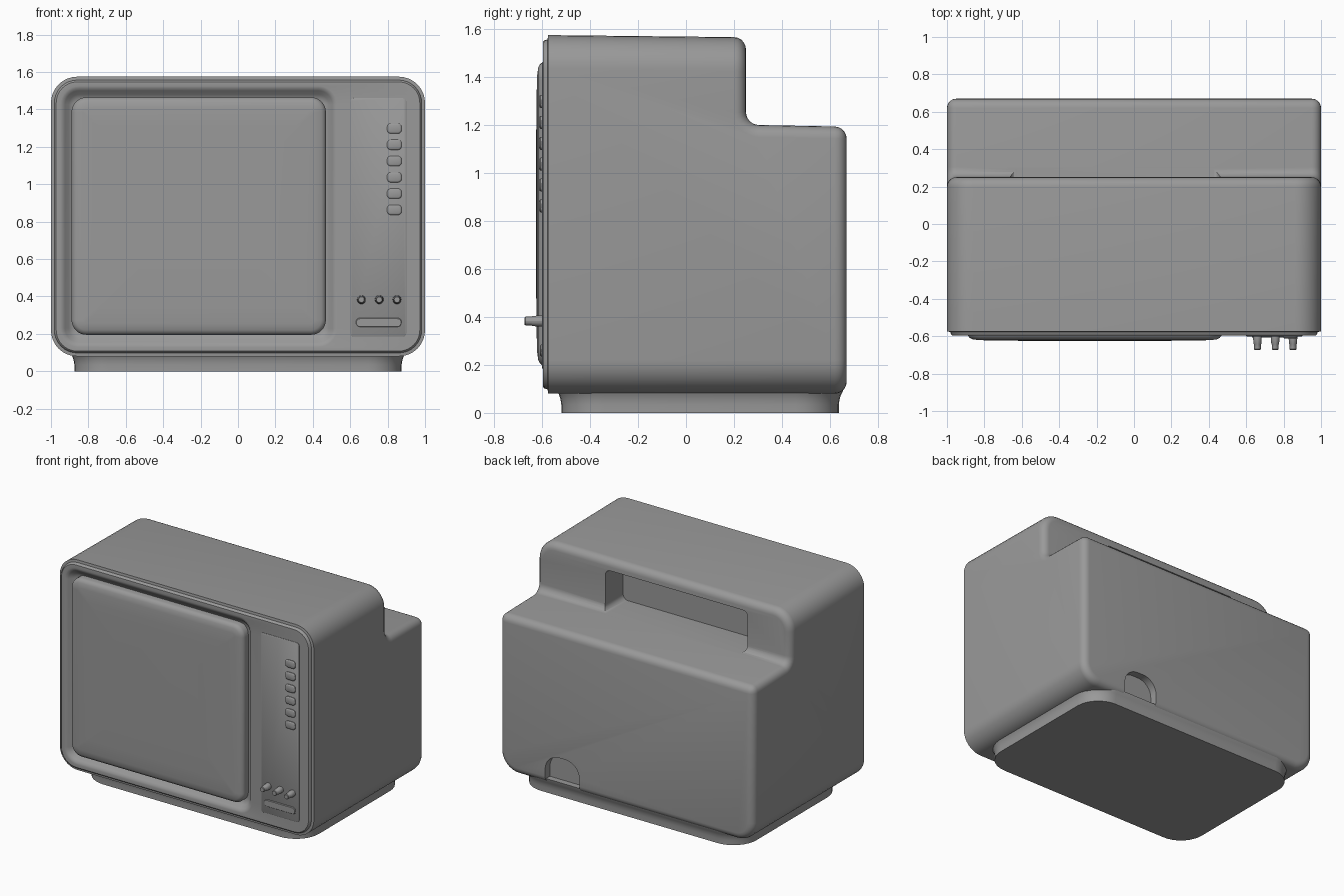
import bpy, bmesh
from math import pi, cos, sin

if "Cube" in bpy.data.objects:
    bpy.data.objects.remove(bpy.data.objects["Cube"])

# Dark grey plastic shared by all parts
grey = bpy.data.materials.new("dark_grey")
grey.diffuse_color = (0.32, 0.32, 0.32, 1)
grey.use_nodes = True
grey.node_tree.nodes["Principled BSDF"].inputs["Base Color"].default_value = grey.diffuse_color


def rrect(a0, a1, b0, b1, r, inset=0.0, n=8):
    """Rounded rectangle outline in 2D, optionally inset."""
    a0, a1, b0, b1 = a0 + inset, a1 - inset, b0 + inset, b1 - inset
    r = max(r - inset, 0.012)
    pts = []
    corners = [(a1 - r, b1 - r), (a0 + r, b1 - r), (a0 + r, b0 + r), (a1 - r, b0 + r)]
    for k, (ca, cb) in enumerate(corners):
        for i in range(n + 1):
            t = pi / 2 * (k + i / n)
            pts.append((ca + r * cos(t), cb + r * sin(t)))
    return pts


def finish(name, bm):
    bmesh.ops.recalc_face_normals(bm, faces=bm.faces)
    me = bpy.data.meshes.new(name)
    bm.to_mesh(me)
    bm.free()
    me.materials.append(grey)
    ob = bpy.data.objects.new(name, me)
    bpy.context.collection.objects.link(ob)
    return ob


def smooth(ob):
    bpy.ops.object.select_all(action='DESELECT')
    ob.select_set(True)
    bpy.context.view_layer.objects.active = ob
    bpy.ops.object.shade_smooth_by_angle(angle=pi / 5)


def loft(name, loops, upright=True, shade=True):
    """Closed skin through (outline, depth) loops; depth is y if upright, else z."""
    bm = bmesh.new()
    rings = []
    for pts, d in loops:
        rings.append([bm.verts.new((a, d, b) if upright else (a, b, d)) for a, b in pts])
    for r0, r1 in zip(rings, rings[1:]):
        for i in range(len(r0)):
            j = (i + 1) % len(r0)
            bm.faces.new((r0[i], r0[j], r1[j], r1[i]))
    bm.faces.new(rings[0])
    bm.faces.new(rings[-1])
    ob = finish(name, bm)
    if shade:
        smooth(ob)
    return ob


def cut(target, outline, y0, y1):
    cutter = loft("cutter", [(outline, y0), (outline, y1)], shade=False)
    cutter.hide_render = True
    mod = target.modifiers.new("cut", 'BOOLEAN')
    mod.operation = 'DIFFERENCE'
    mod.solver = 'EXACT'
    mod.object = cutter
    bpy.context.view_layer.objects.active = target
    bpy.ops.object.modifier_apply(modifier=mod.name)
    bpy.data.objects.remove(cutter)


# Cabinet: stepped side profile extruded across, then rounded
FRONT, BACK, STEP, LEDGE = -0.575, 0.67, 0.25, 1.2
fr = 0.055
profile = [(FRONT, 0.08), (BACK, 0.08), (BACK, 1.193)]
profile += [(STEP + fr + fr * cos(t), LEDGE + fr + fr * sin(t))
            for t in [1.5 * pi - pi / 2 * i / 6 for i in range(7)]]
profile += [(STEP, 1.566), (FRONT, 1.575)]
bm = bmesh.new()
left = [bm.verts.new((-1, y, z)) for y, z in profile]
right = [bm.verts.new((1, y, z)) for y, z in profile]
bm.faces.new(left)
bm.faces.new(right)
for i in range(len(profile)):
    j = (i + 1) % len(profile)
    bm.faces.new((left[i], left[j], right[j], right[i]))
bmesh.ops.recalc_face_normals(bm, faces=bm.faces)


def is_front(v):
    return v.co.y < FRONT + 0.001


# large corner radius on the four edges running back from the front
long_edges = [e for e in bm.edges
              if is_front(e.verts[0]) != is_front(e.verts[1])]
bmesh.ops.bevel(bm, geom=long_edges, offset=0.14, offset_type='OFFSET', segments=8,
                profile=0.5, affect='EDGES', clamp_overlap=False)
# smaller radius on all other hard edges except the front rim
bm.normal_update()
hard = [e for e in bm.edges if e.calc_face_angle(0) > 0.7
        and not (is_front(e.verts[0]) and is_front(e.verts[1]))]
bmesh.ops.bevel(bm, geom=hard, offset=0.05, offset_type='OFFSET', segments=5,
                profile=0.5, affect='EDGES', clamp_overlap=False)
cabinet = finish("cabinet", bm)

# Grip recess, cable notch and screen pocket
cut(cabinet, rrect(-0.66, 0.46, LEDGE + 0.001, 1.49, 0.04), 0.05, 0.33)
cut(cabinet, rrect(0.37, 0.64, -0.1, 0.29, 0.11), 0.615, 0.8)
cut(cabinet, rrect(-0.95, 0.53, 0.13, 1.525, 0.09), -0.7, -0.535)
smooth(cabinet)

# Plinth with a flared top
foot = (-0.875, 0.875, -0.52, 0.637, 0.18)
loft("plinth", [(rrect(*foot, inset=-o), z) for o, z in
                [(0, 0), (0, 0.035), (0.003, 0.055), (0.009, 0.075), (0.018, 0.092), (0.022, 0.11)]],
     upright=False)

# Front bezel with a sloped opening around the screen
rim = (-1, 1, 0.08, 1.575, 0.14)
hole = (-0.95, 0.53, 0.13, 1.525, 0.1)
loft("front_bezel",
     [(rrect(*rim, inset=o), y) for o, y in
      [(0.012, -0.53), (0.001, -0.575), (0.018, -0.577), (0.022, -0.591), (0.028, -0.596)]] +
     [(rrect(*hole, inset=o), y) for o, y in
      [(0, -0.597), (0.012, -0.594), (0.025, -0.585), (0.045, -0.563), (0.07, -0.55)]])

# Bulging screen
tube = (-0.89, 0.47, 0.195, 1.465, 0.08)
loft("screen", [(rrect(*tube, inset=o), y) for o, y in
                [(0, -0.54), (0, -0.59), (0.004, -0.6), (0.012, -0.609), (0.025, -0.616),
                 (0.06, -0.621), (0.15, -0.623), (0.35, -0.625)]])

# Control panel and its fittings
plate = (0.60, 0.90, 0.185, 1.46, 0.02)
loft("control_panel", [(rrect(*plate, inset=o), y) for o, y in
                       [(0, -0.585), (0, -0.599), (0.003, -0.601)]])
for i in range(6):
    z = 1.298 - i * 0.087
    key = (0.797, 0.875, z - 0.027, z + 0.027, 0.02)
    loft(f"channel_button_{i + 1}", [(rrect(*key, inset=o, n=4), y) for o, y in
                                     [(0, -0.59), (0, -0.606), (0.003, -0.61), (0.008, -0.612)]])
for i in range(3):
    x, z = 0.66 + i * 0.095, 0.383
    loft(f"knob_{i + 1}", [(rrect(x - r, x + r, z - r, z + r, r, n=5), y) for r, y in
                           [(0.023, -0.59), (0.023, -0.612), (0.021, -0.64), (0.018, -0.645),
                            (0.018, -0.669), (0.015, -0.673)]])
bar = (0.63, 0.875, 0.235, 0.285, 0.022)
loft("slider_bar", [(rrect(*bar, inset=o, n=5), y) for o, y in
                    [(0, -0.59), (0, -0.604), (0.004, -0.608)]])
